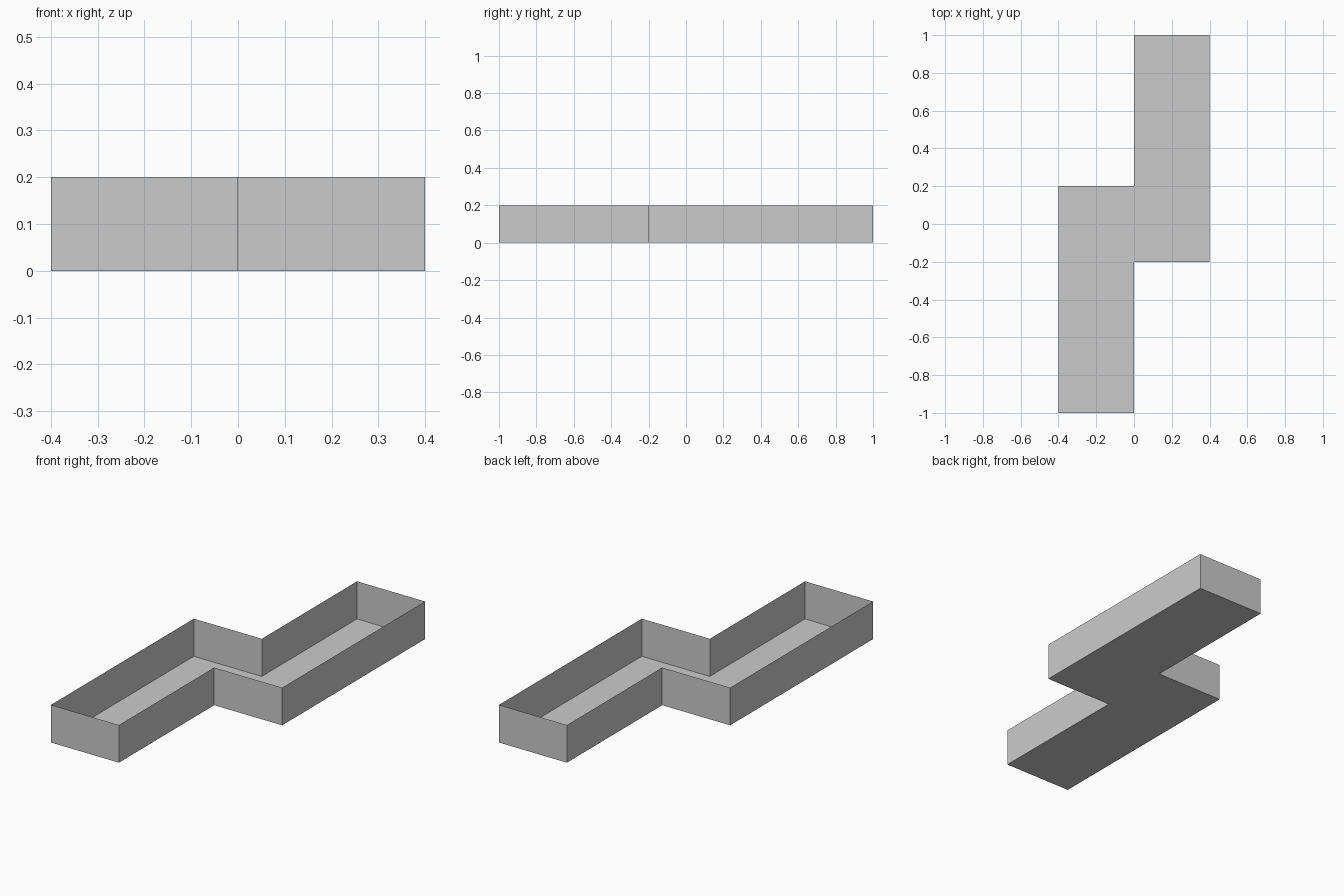
import bpy, bmesh
from mathutils import Vector

if "Cube" in bpy.data.objects:
    bpy.data.objects.remove(bpy.data.objects["Cube"])

HEIGHT = 0.2

# Half of the S-shaped footprint; the other half is its 180 degree rotation
half = [(-0.4, -1.0), (0.0, -1.0), (0.0, -0.2), (0.4, -0.2)]
outline = half + [(-x, -y) for x, y in half]

bm = bmesh.new()

# Floor, facing down
floor = bm.faces.new([bm.verts.new((x, y, 0)) for x, y in outline])
rim_edges = list(floor.edges)

# Thin upright walls, open at the top
walls = bmesh.ops.extrude_edge_only(bm, edges=rim_edges)
top = [v for v in walls["geom"] if isinstance(v, bmesh.types.BMVert)]
bmesh.ops.translate(bm, verts=top, vec=Vector((0, 0, HEIGHT)))

# Consistent outward normals
bmesh.ops.recalc_face_normals(bm, faces=bm.faces[:])
floor.normal_update()
if floor.normal.z > 0:
    bmesh.ops.reverse_faces(bm, faces=bm.faces[:])

mesh = bpy.data.meshes.new("stepped_tray")
bm.to_mesh(mesh)
bm.free()
tray = bpy.data.objects.new("stepped_tray", mesh)
bpy.context.collection.objects.link(tray)
